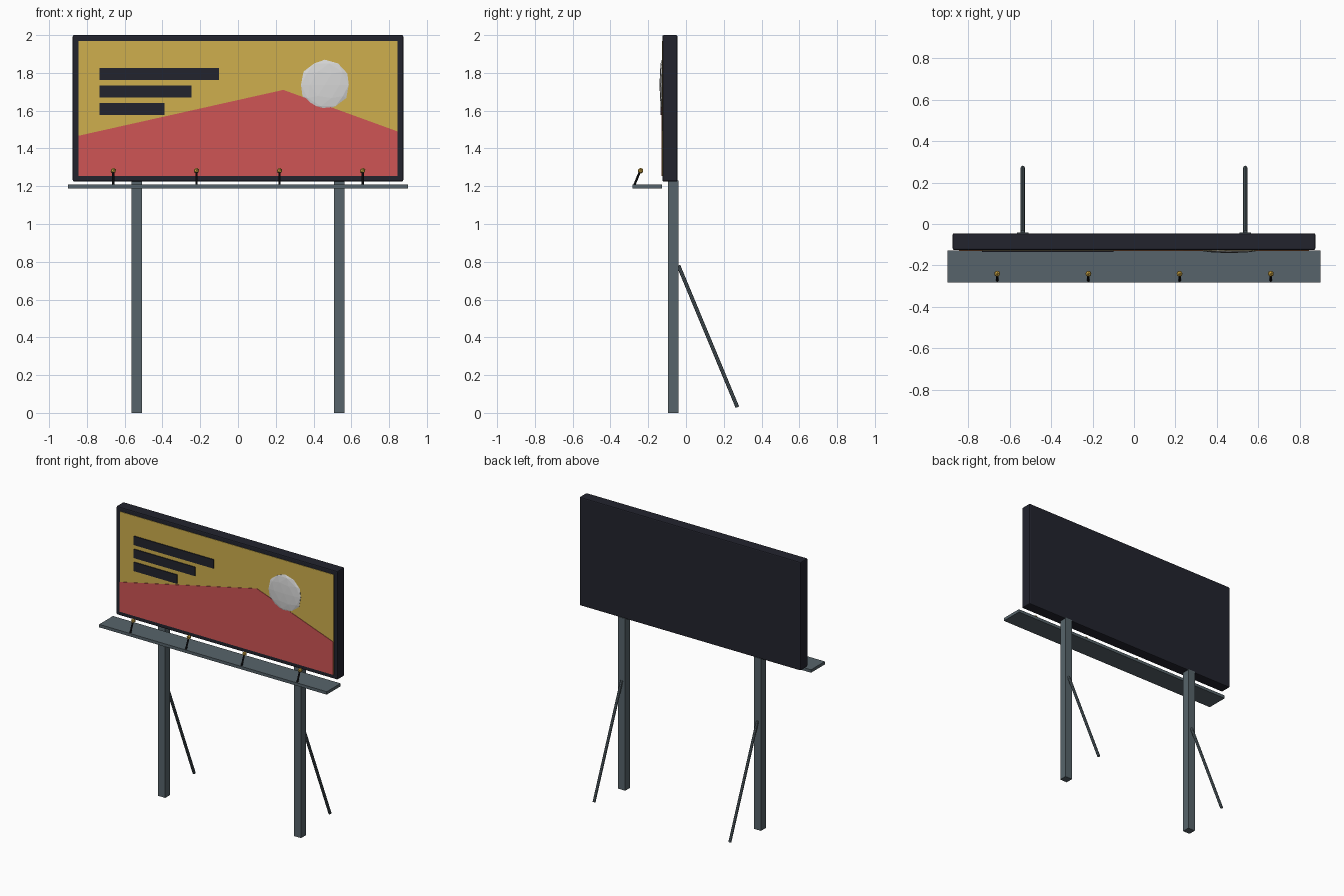
import bpy, bmesh
from mathutils import Vector

cube = bpy.data.objects.get("Cube")
if cube:
    bpy.data.objects.remove(cube, do_unlink=True)


def material(name, rgb):
    m = bpy.data.materials.new(name)
    m.use_nodes = True
    m.diffuse_color = (*rgb, 1)
    m.node_tree.nodes["Principled BSDF"].inputs["Base Color"].default_value = (*rgb, 1)
    return m


DARK = material("dark navy", (0.016, 0.017, 0.027))
STEEL = material("steel grey", (0.095, 0.127, 0.145))
YELLOW = material("mustard yellow", (0.62, 0.43, 0.075))
RED = material("coral red", (0.62, 0.09, 0.09))
WHITE = material("off white", (0.68, 0.68, 0.68))
BLACK = material("lamp black", (0.008, 0.008, 0.01))
GOLD = material("lamp gold", (0.65, 0.4, 0.06))


def finish(name, bm, mat):
    bmesh.ops.recalc_face_normals(bm, faces=bm.faces)
    mesh = bpy.data.meshes.new(name)
    bm.to_mesh(mesh)
    bm.free()
    mesh.materials.append(mat)
    ob = bpy.data.objects.new(name, mesh)
    bpy.context.collection.objects.link(ob)
    return ob


def box(name, lo, hi, mat, bevel=0):
    lo, hi = Vector(lo), Vector(hi)
    bm = bmesh.new()
    bmesh.ops.create_cube(bm, size=1)
    bmesh.ops.scale(bm, vec=hi - lo, verts=bm.verts)
    bmesh.ops.translate(bm, vec=(lo + hi) / 2, verts=bm.verts)
    ob = finish(name, bm, mat)
    if bevel:
        mod = ob.modifiers.new("edge", "BEVEL")
        mod.width = bevel
        mod.segments = 2
    return ob


def rod(name, a, b, radius, mat, sides=8):
    a, b = Vector(a), Vector(b)
    bm = bmesh.new()
    bmesh.ops.create_cone(bm, cap_ends=True, segments=sides, radius1=radius,
                          radius2=radius, depth=(b - a).length)
    ob = finish(name, bm, mat)
    ob.location = (a + b) / 2
    ob.rotation_euler = (b - a).to_track_quat("Z", "Y").to_euler()
    return ob


def ball(name, centre, radius, mat, depth=1.0, detail=2):
    bm = bmesh.new()
    bmesh.ops.create_icosphere(bm, subdivisions=detail, radius=radius)
    bmesh.ops.scale(bm, vec=(1, depth, 1), verts=bm.verts)
    ob = finish(name, bm, mat)
    ob.location = centre
    return ob


# Sign panel and poster
box("sign_panel", (-0.875, -0.125, 1.225), (0.875, -0.045, 2), DARK, 0.007)
box("poster", (-0.845, -0.128, 1.255), (0.845, -0.12, 1.97), YELLOW)

# Hill shape on the poster
bm = bmesh.new()
outline = [(-0.845, 1.255), (0.845, 1.255), (0.845, 1.49), (0.24, 1.71), (-0.845, 1.467)]
face = bm.faces.new([bm.verts.new((x, -0.131, z)) for x, z in outline])
side = bmesh.ops.extrude_face_region(bm, geom=[face])["geom"]
bmesh.ops.translate(bm, vec=(0, 0.005, 0),
                    verts=[v for v in side if isinstance(v, bmesh.types.BMVert)])
finish("poster_hill", bm, RED)

# Sun disc and caption bars
ball("poster_sun", (0.46, -0.128, 1.737), 0.133, WHITE, depth=0.09)
for i, right in enumerate((-0.1, -0.247, -0.39)):
    z = 1.795 - 0.093 * i
    box(f"caption_bar_{i + 1}", (-0.733, -0.134, z - 0.032), (right, -0.126, z + 0.032), DARK)

# Posts and rear braces
for label, x in (("right", -0.537), ("left", 0.537)):
    box(f"{label}_post", (x - 0.028, -0.095, 0), (x + 0.028, -0.04, 1.23), STEEL)
    rod(f"{label}_brace", (x, -0.04, 0.78), (x, 0.272, 0.03), 0.01, STEEL)

# Walkway
box("walkway", (-0.9, -0.283, 1.187), (0.9, -0.127, 1.208), STEEL)

# Lamps
for i in range(4):
    x = -0.66 + 0.44 * i
    rod(f"lamp_arm_{i + 1}", (x, -0.274, 1.205), (x, -0.243, 1.28), 0.006, BLACK)
    ball(f"lamp_head_{i + 1}", (x, -0.24, 1.282), 0.016, GOLD, detail=1)
